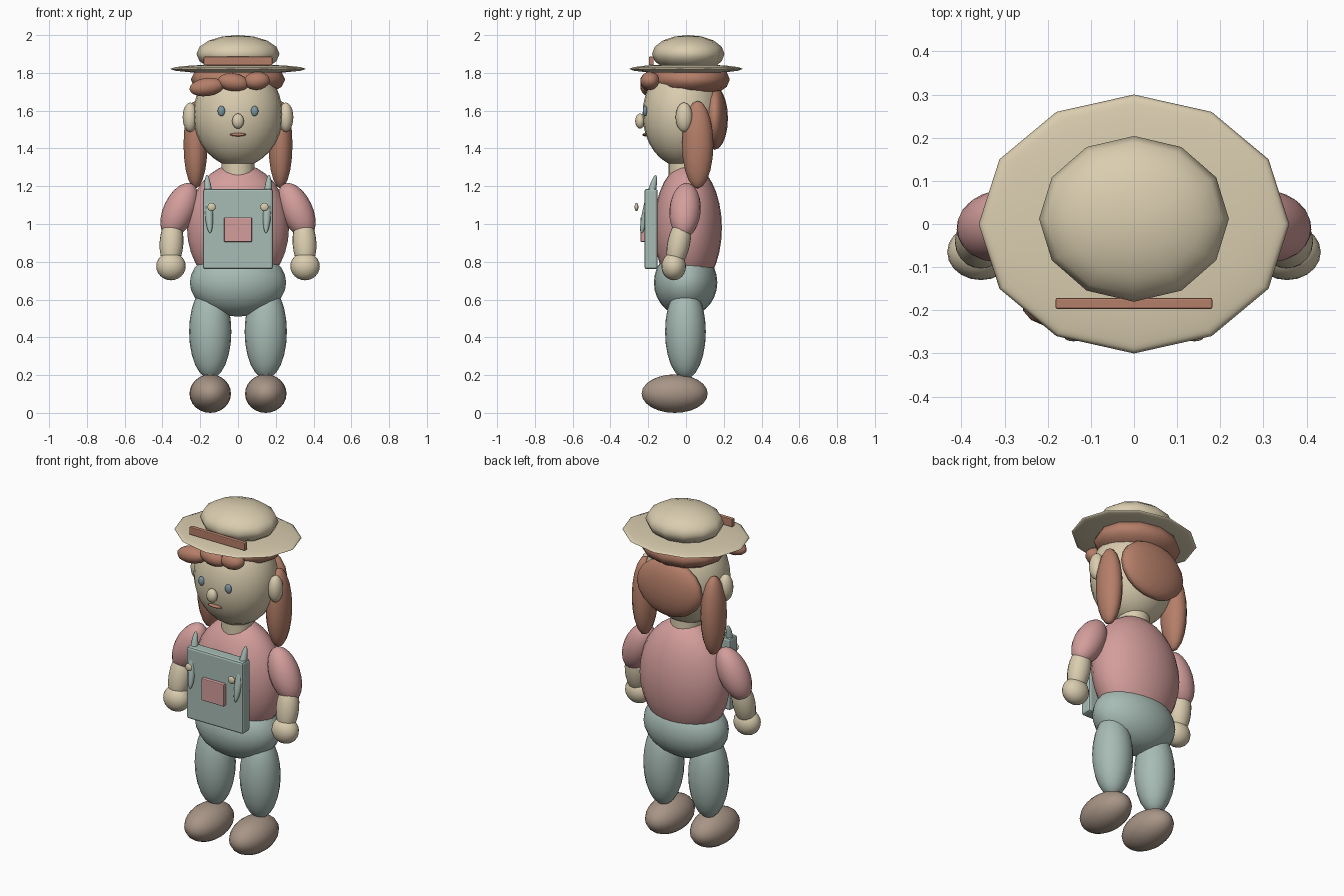
import bpy
from math import radians

cube = bpy.data.objects.get("Cube")
if cube:
    bpy.data.objects.remove(cube, do_unlink=True)


def material(name, colour):
    m = bpy.data.materials.new(name)
    m.use_nodes = True
    rgba = (*colour, 1)
    m.diffuse_color = rgba
    m.node_tree.nodes["Principled BSDF"].inputs["Base Color"].default_value = rgba
    return m


SKIN = material("warm cream", (.70, .61, .43))
PINK = material("dusty pink", (.65, .34, .33))
TEAL = material("grey teal", (.39, .50, .46))
BROWN = material("chestnut", (.46, .21, .14))
SHOE = material("taupe", (.39, .30, .24))
EYE = material("slate blue", (.20, .31, .36))


def finish(name, mat):
    o = bpy.context.object
    o.name = name
    o.data.materials.append(mat)
    return o


def ball(name, mat, centre, radii, rot=(0, 0, 0), seg=20, rings=12):
    bpy.ops.mesh.primitive_uv_sphere_add(
        segments=seg, ring_count=rings, radius=1, location=centre,
        rotation=[radians(a) for a in rot])
    bpy.context.object.scale = radii
    bpy.ops.object.shade_smooth()
    return finish(name, mat)


def pair(name, mat, centre, radii, rot=(0, 0, 0), **detail):
    # matching parts on the left (+x) and right (-x)
    x, y, z = centre
    a, b, c = rot
    ball("left_" + name, mat, centre, radii, rot, **detail)
    ball("right_" + name, mat, (-x, y, z), radii, (a, -b, -c), **detail)


def box(name, mat, centre, size, bevel):
    bpy.ops.mesh.primitive_cube_add(size=1, location=centre)
    bpy.context.object.scale = size
    bpy.ops.object.transform_apply(location=False, rotation=False, scale=True)
    o = finish(name, mat)
    mod = o.modifiers.new("soft edges", "BEVEL")
    mod.width = bevel
    mod.segments = 2
    return o


# Legs and feet
pair("shoe", SHOE, (.147, -.06, .102), (.11, .175, .102))
pair("leg", TEAL, (.147, -.003, .43), (.112, .108, .25))

# Body
ball("hips", TEAL, (0, -.002, .69), (.255, .168, .18), seg=24, rings=14)
ball("torso", PINK, (0, .01, .98), (.27, .18, .34), seg=24, rings=16)
bpy.ops.mesh.primitive_cylinder_add(vertices=16, radius=.088, depth=.14,
                                    location=(0, -.005, 1.31))
bpy.ops.object.shade_smooth_by_angle()
finish("neck", SKIN)

# Arms
pair("sleeve", PINK, (.31, -.005, 1.072), (.085, .083, .156), (-4, -25, 0))
pair("forearm", SKIN, (.352, -.038, .90), (.063, .06, .14), (-12, -3, 0))
pair("hand", SKIN, (.355, -.065, .776), (.078, .065, .074))

# Bib with pocket, straps and buttons
box("bib", TEAL, (0, -.185, .973), (.37, .07, .425), .012)
box("bib_pocket", PINK, (0, -.228, .97), (.148, .026, .13), .005)
pair("strap", TEAL, (.156, -.198, 1.105), (.024, .024, .16), (-14, 3, 0), seg=12, rings=10)
pair("button", SKIN, (.14, -.262, 1.09), (.022, .01, .022), seg=12, rings=8)

# Head and face
ball("head", SKIN, (0, -.018, 1.58), (.236, .212, .278), seg=24, rings=16)
pair("ear", SKIN, (.253, -.01, 1.565), (.04, .045, .078), seg=16)
pair("eye", EYE, (.088, -.216, 1.598), (.02, .013, .027), seg=12, rings=8)
ball("nose", SKIN, (0, -.243, 1.545), (.032, .026, .04), seg=14, rings=10)
ball("mouth", BROWN, (0, -.216, 1.473), (.044, .014, .009), seg=12, rings=8)

# Hair
ball("hair_cap", BROWN, (0, .025, 1.765), (.25, .207, .10), seg=12, rings=8)
ball("back_hair", BROWN, (0, .152, 1.56), (.21, .07, .167), seg=14, rings=10)
pair("pigtail", BROWN, (.225, .062, 1.42), (.065, .083, .232), seg=14, rings=10)
for i, (x, z, length, tilt) in enumerate(
        [(-.165, 1.725, .095, -8), (-.025, 1.75, .085, 8), (.10, 1.758, .07, -4)]):
    ball(f"fringe_lock_{i + 1}", BROWN, (x, -.19, z), (length, .052, .048),
         (0, tilt, 0), seg=14, rings=10)

# Hat
ball("hat_brim", SKIN, (0, 0, 1.821), (.36, .30, .025), seg=12, rings=8)
ball("hat_crown", SKIN, (0, .012, 1.90), (.22, .192, .10), seg=12, rings=8)
box("hat_band", BROWN, (0, -.184, 1.863), (.364, .026, .046), .005)
